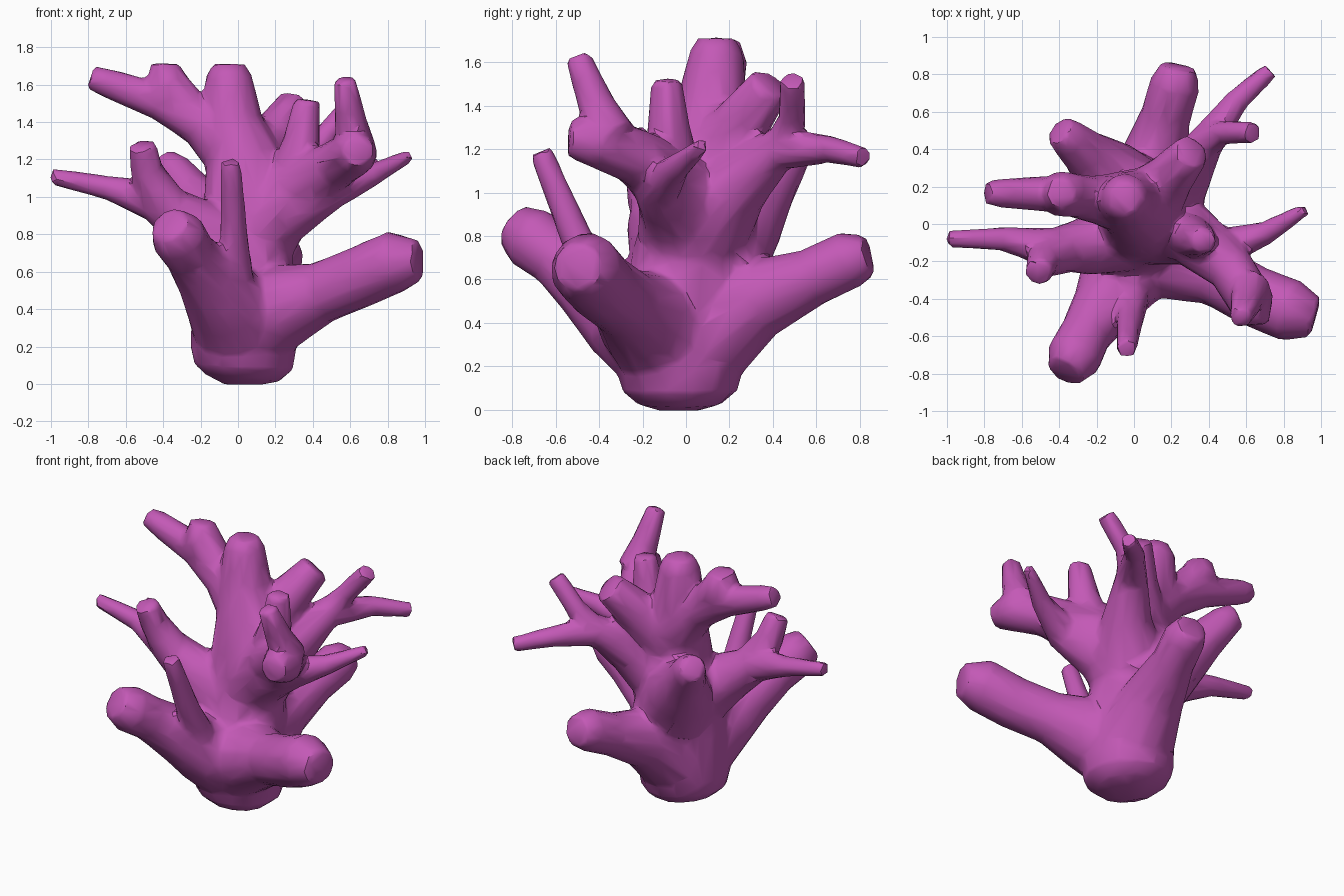
import bpy
import bmesh
from mathutils import Vector

cube = bpy.data.objects.get("Cube")
if cube:
    bpy.data.objects.remove(cube, do_unlink=True)

SIDES = 14
bm = bmesh.new()


def limb(*stations):
    """Closed tapered tube through stations of (x, y, z, radius)."""
    points = [Vector(s[:3]) for s in stations]
    heading = Vector((0, 0, 1))
    turn = heading.rotation_difference(heading)
    rings = []
    for i, point in enumerate(points):
        before = points[max(i - 1, 0)]
        after = points[min(i + 1, len(points) - 1)]
        tangent = (after - before).normalized()
        # Carry the previous ring's frame along so the tube never twists
        turn = heading.rotation_difference(tangent) @ turn
        heading = tangent
        frame = turn.to_matrix().to_4x4()
        frame.translation = point
        circle = bmesh.ops.create_circle(bm, segments=SIDES,
                                         radius=stations[i][3], matrix=frame)
        rings.append(circle["verts"])
    for lower, upper in zip(rings, rings[1:]):
        for j in range(SIDES):
            k = (j + 1) % SIDES
            bm.faces.new((lower[j], lower[k], upper[k], upper[j]))
    bm.faces.new(rings[0][::-1])
    bm.faces.new(rings[-1])


# Trunk with a rounded foot and a blunt top
limb((.02, -.03, -.005, .09), (.02, -.03, .03, .2), (.03, -.03, .09, .27),
     (.03, -.03, .2, .29), (.03, -.01, .5, .28), (.04, .03, .8, .25),
     (.05, .05, 1, .235), (.03, .08, 1.2, .21), (-.03, .12, 1.4, .165),
     (-.05, .14, 1.64, .128), (-.05, .14, 1.71, .09))

# Thick low branches: left front, right front, back
limb((.05, -.08, .32, .27), (.24, -.19, .42, .23), (.45, -.28, .49, .165),
     (.65, -.39, .57, .165), (.84, -.465, .655, .168), (.97, -.5, .66, .11))
limb((.02, -.08, .3, .27), (-.06, -.28, .44, .23), (-.17, -.45, .58, .17),
     (-.26, -.59, .7, .14), (-.32, -.71, .79, .15), (-.37, -.79, .85, .105))
limb((.05, .06, .32, .26), (.1, .32, .51, .19), (.17, .58, .61, .135),
     (.22, .75, .69, .135), (.24, .84, .71, .1))

# Slim upright shoot on the right front branch
limb((0, -.34, .48, .1), (-.02, -.5, .78, .075), (-.04, -.67, 1.19, .055))

# Right side branch: long thin arm and short fork
limb((.02, -.03, .64, .23), (-.26, -.12, .86, .155), (-.45, -.13, .98, .11),
     (-.7, -.08, 1.05, .065), (-1, -.08, 1.11, .045))
limb((-.38, -.15, .95, .12), (-.49, -.2, 1.14, .09), (-.51, -.26, 1.28, .075))

# Right back branch
limb((.02, .1, .66, .26), (-.13, .26, .87, .2), (-.26, .38, 1.02, .13),
     (-.35, .46, 1.14, .105), (-.4, .5, 1.18, .085))

# Upper right branch and its stub
limb((0, .11, 1.23, .19), (-.2, .13, 1.4, .13), (-.42, .16, 1.51, .1),
     (-.7, .165, 1.61, .08), (-.79, .165, 1.64, .065))
limb((-.25, .15, 1.45, .11), (-.39, .16, 1.6, .125), (-.39, .17, 1.71, .08))

# Upper left back stub
limb((.06, .1, 1.12, .2), (.19, .25, 1.31, .135), (.31, .39, 1.5, .1))

# Left back branch with two thin forks
limb((.11, .08, .86, .24), (.26, .24, 1.04, .155), (.38, .43, 1.2, .1),
     (.55, .66, 1.2, .065), (.73, .82, 1.16, .05))
limb((.36, .42, 1.18, .09), (.48, .49, 1.34, .065), (.64, .49, 1.52, .06))

# Left branch ending in a lump, with an upright shoot, a spur and a stub
limb((.09, .02, .82, .25), (.32, -.07, 1.05, .165), (.52, -.24, 1.17, .13),
     (.63, -.42, 1.24, .125), (.64, -.54, 1.25, .085))
limb((.63, -.34, 1.26, .11), (.6, -.42, 1.42, .085), (.57, -.5, 1.63, .06))
limb((.22, -.03, .9, .18), (.47, -.13, 1.02, .11), (.7, -.05, 1.11, .065),
     (.92, .08, 1.22, .035))
limb((.27, -.05, 1.05, .13), (.34, -.08, 1.3, .1), (.37, -.09, 1.52, .07))

bmesh.ops.recalc_face_normals(bm, faces=bm.faces[:])
mesh = bpy.data.meshes.new("coral_body")
bm.to_mesh(mesh)
bm.free()
coral = bpy.data.objects.new("coral_body", mesh)
bpy.context.collection.objects.link(coral)

# Fuse the limbs, soften the joints, then facet the surface
fuse = coral.modifiers.new("fuse", 'REMESH')
fuse.mode = 'VOXEL'
fuse.voxel_size = .018
soften = coral.modifiers.new("soften", 'SMOOTH')
soften.factor = .5
soften.iterations = 9
facet = coral.modifiers.new("facet", 'DECIMATE')
facet.ratio = .05

for other in bpy.context.selected_objects:
    other.select_set(False)
bpy.context.view_layer.objects.active = coral
coral.select_set(True)
for name in [m.name for m in coral.modifiers]:
    bpy.ops.object.modifier_apply(modifier=name)
bpy.ops.object.shade_smooth_by_angle(angle=.6)

# Single flat colour
colour = (.55, .1, .47, 1)
paint = bpy.data.materials.new("coral magenta")
paint.use_nodes = True
paint.diffuse_color = colour
shader = next(n for n in paint.node_tree.nodes if n.type == 'BSDF_PRINCIPLED')
shader.inputs["Base Color"].default_value = colour
coral.data.materials.clear()
coral.data.materials.append(paint)
